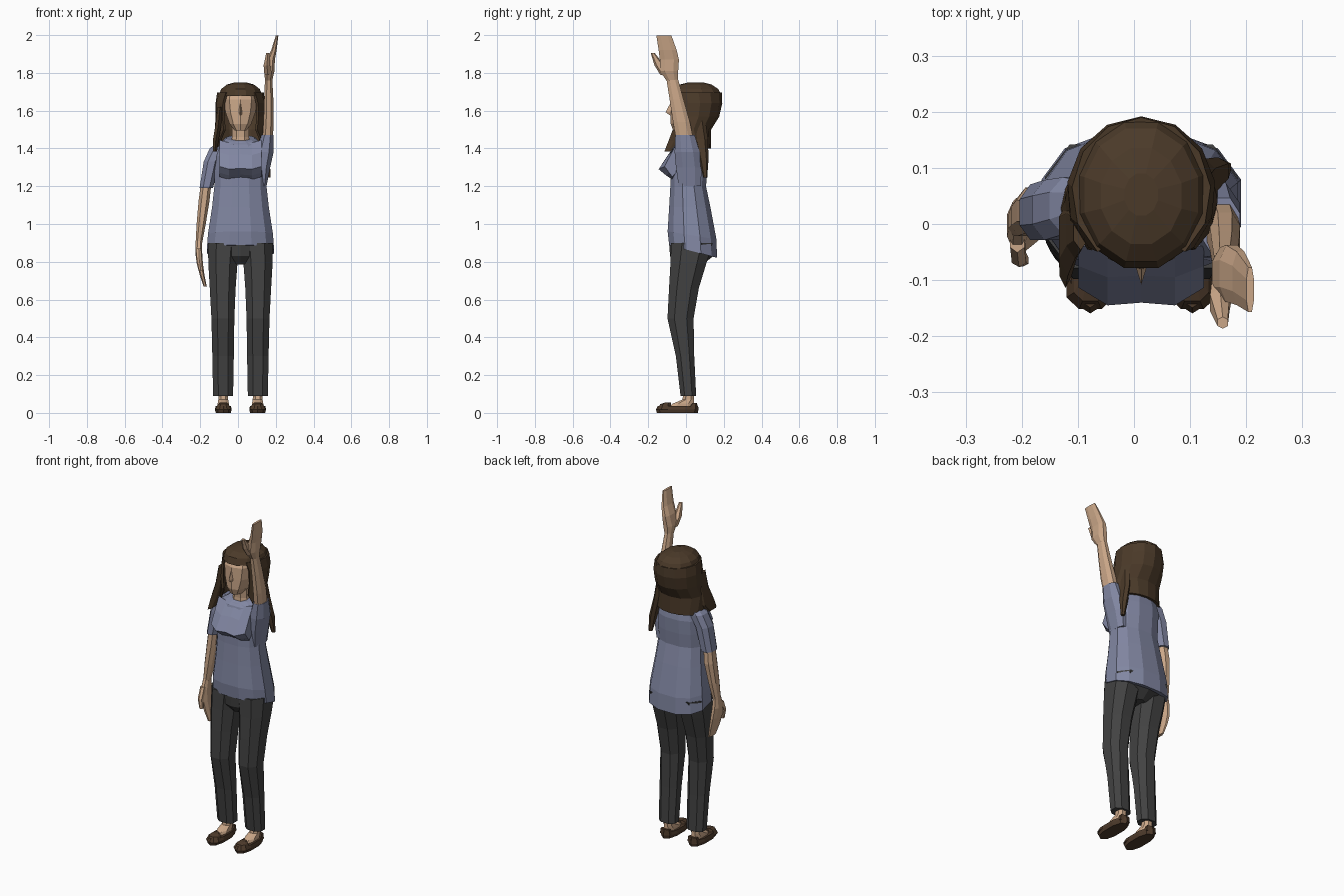
import bpy, bmesh
from math import sin, cos, pi, radians

CX = 0.013  # body centre line


def mat(name, rgb):
    m = bpy.data.materials.new(name)
    m.diffuse_color = (*rgb, 1)
    return m


SKIN = mat("skin", (0.60, 0.39, 0.25))
SHIRT = mat("shirt_blue", (0.22, 0.24, 0.36))
PANTS = mat("dark_grey", (0.055, 0.055, 0.055))
HAIR = mat("dark_brown", (0.07, 0.042, 0.022))
SHOE = mat("shoe_brown", (0.075, 0.043, 0.024))


def make(name, rings, material, closed=True, caps=True):
    """Skin a list of equal-length point rings."""
    bm = bmesh.new()
    vs = [[bm.verts.new(p) for p in r] for r in rings]
    n = len(vs[0])
    for a, b in zip(vs, vs[1:]):
        for i in range(n if closed else n - 1):
            j = (i + 1) % n
            bm.faces.new((a[i], a[j], b[j], b[i]))
    if closed and caps:
        bm.faces.new(vs[0])
        bm.faces.new(vs[-1])
    bmesh.ops.recalc_face_normals(bm, faces=bm.faces)
    me = bpy.data.meshes.new(name)
    bm.to_mesh(me)
    bm.free()
    me.materials.append(material)
    ob = bpy.data.objects.new(name, me)
    bpy.context.collection.objects.link(ob)
    return ob


def spow(v, e):
    return (abs(v) ** e) * (1 if v >= 0 else -1)


def loft(name, rings, material, n=8, e=0.85, caps=True):
    """rings: (x, z, y_front, y_back, half_width[, tilt])"""
    out = []
    for x, z, y0, y1, rx, *t in rings:
        tilt = t[0] if t else 0
        ring = []
        for i in range(n):
            a = 2 * pi * (i + 0.5) / n
            c, s = spow(cos(a), e), spow(sin(a), e)
            ring.append((x + rx * c * 1.03, (y0 + y1) / 2 + (y1 - y0) / 2 * s * 1.04, z + tilt * s))
        out.append(ring)
    return make(name, out, material, caps=caps)


# legs, ankles and shoes
for s, side in ((-1, "right"), (1, "left")):
    def px(off):
        return CX + s * off
    loft(side + "_trouser_leg", [
        (px(.092), .09, -.030, .055, .055), (px(.092), .30, -.055, .045, .059),
        (px(.093), .50, -.100, .042, .063), (px(.094), .66, -.092, .070, .071),
        (px(.093), .79, -.085, .110, .080), (px(.088), .90, -.082, .145, .087)], PANTS)
    loft(side + "_ankle", [
        (px(.091), .025, -.10, .045, .030), (px(.091), .05, -.07, .045, .031),
        (px(.091), .07, -.02, .043, .027), (px(.091), .13, -.01, .043, .026)], SKIN)
    loft(side + "_shoe", [
        (px(.091), 0, -.150, .058, .040), (px(.091), .018, -.155, .062, .045),
        (px(.091), .036, -.145, .060, .041)], SHOE, n=10)
    loft(side + "_shoe_toe", [
        (px(.091), .018, -.153, -.070, .044), (px(.091), .046, -.138, -.080, .030),
        (px(.091), .055, -.110, -.080, .018)], SHOE)
    loft(side + "_shoe_heel", [
        (px(.091), .02, .005, .062, .036), (px(.091), .052, .030, .058, .030)], SHOE, n=6)

loft("pelvis", [(CX, .785, -.045, .085, .04), (CX, .83, -.08, .14, .12),
                (CX, .90, -.085, .15, .17)], PANTS, n=10)

# shirt body, hem lower at the back
loft("shirt_body", [
    (CX, .855, -.088, .163, .178, -.035), (CX, .94, -.096, .160, .172, -.022),
    (CX, 1.09, -.088, .128, .150), (CX, 1.20, -.082, .105, .138),
    (CX, 1.28, -.082, .112, .138), (CX, 1.36, -.075, .115, .136),
    (CX, 1.42, -.055, .105, .118), (CX, 1.455, -.03, .085, .075, .015)], SHIRT, n=12)

# bust: one side profile repeated across the chest
bust = []
for x, k, dz in ((-.112, .55, .01), (-.06, 1, -.005), (0, .93, 0),
                 (.06, 1, -.005), (.112, .55, .01)):
    bust.append([(CX + x, y, z + dz) for y, z in (
        (-.04, 1.435), (-.05 - .045 * k, 1.37), (-.075 - .07 * k, 1.295),
        (-.07 - .035 * k, 1.262), (-.072, 1.24), (-.02, 1.30))])
make("shirt_bust", bust, SHIRT)

# lowered arm
loft("lowered_sleeve", [
    (-.072, 1.435, .005, .075, .035), (-.105, 1.40, -.020, .085, .047),
    (-.140, 1.33, -.030, .080, .043), (-.168, 1.19, -.030, .072, .037)], SHIRT)
loft("lowered_forearm", [
    (-.168, 1.22, -.015, .058, .029), (-.180, 1.12, -.018, .066, .030),
    (-.195, 1.00, -.022, .050, .025), (-.207, .90, -.022, .030, .018)], SKIN)
loft("lowered_hand", [
    (-.207, .91, -.022, .030, .017), (-.208, .85, -.045, .040, .019),
    (-.202, .79, -.050, .048, .017), (-.190, .73, -.042, .045, .013),
    (-.174, .67, -.030, .035, .009)], SKIN)
loft("lowered_thumb", [
    (-.208, .87, -.050, -.010, .014), (-.205, .81, -.076, -.045, .014),
    (-.197, .755, -.075, -.056, .010)], SKIN, n=6)

# raised arm
loft("raised_sleeve", [
    (.130, 1.20, -.040, .080, .022), (.132, 1.30, -.055, .085, .040),
    (.142, 1.38, -.062, .075, .048), (.156, 1.47, -.058, .048, .034)], SHIRT)
loft("raised_forearm", [
    (.156, 1.44, -.052, .042, .029), (.162, 1.54, -.070, .022, .028),
    (.163, 1.66, -.088, -.012, .025), (.162, 1.77, -.105, -.042, .020)], SKIN)
loft("raised_hand", [
    (.162, 1.76, -.105, -.042, .020), (.166, 1.81, -.140, -.040, .028),
    (.174, 1.87, -.140, -.036, .022), (.190, 1.92, -.146, -.048, .015),
    (.207, 1.998, -.158, -.076, .007)], SKIN)
loft("raised_thumb", [
    (.158, 1.79, -.135, -.080, .020), (.153, 1.84, -.166, -.115, .019),
    (.158, 1.905, -.186, -.166, .010)], SKIN, n=6)

# head, neck and nose
loft("neck", [(CX, 1.41, -.030, .080, .060), (CX, 1.46, -.025, .065, .046),
              (CX, 1.56, -.030, .065, .046)], SKIN)
loft("head", [
    (CX, 1.495, -.066, .030, .032), (CX, 1.53, -.078, .070, .058),
    (CX, 1.59, -.078, .120, .080), (CX, 1.66, -.076, .145, .090),
    (CX, 1.71, -.050, .130, .078), (CX, 1.735, -.01, .10, .045)], SKIN, n=10)
make("nose", [[(CX - w, -.060, z), (CX, y, z - d), (CX + w, -.060, z)] for w, y, z, d in (
    (.008, -.080, 1.645, 0), (.015, -.108, 1.592, 0), (.014, -.085, 1.575, 0))], SKIN)


# hair: full rings over the crown
loft("hair_crown", [
    (CX, 1.685, -.078, .182, .114, .008), (CX, 1.715, -.066, .170, .102),
    (CX, 1.738, -.035, .135, .072), (CX, 1.75, .015, .09, .030)], HAIR, n=12, e=1)

# hair curtain: arcs left open around the face
curtain = []
for z, cy, rx, ry, gap in ((1.695, .055, .117, .128, 38), (1.64, .055, .126, .130, 44),
                           (1.57, .045, .126, .124, 46), (1.50, .030, .130, .095, 40),
                           (1.40, .030, .138, .095, 65)):
    ring = []
    for i in range(11):
        a = radians(-90 + gap + (360 - 2 * gap) * i / 10)
        ring.append((CX + rx * cos(a), cy + ry * sin(a), z))
    curtain.append(ring)
hair = make("hair_curtain", curtain, HAIR, closed=False)
mod = hair.modifiers.new("thickness", "SOLIDIFY")
mod.thickness = 0.014
mod.offset = 0

# loose locks: one forward, one hanging behind the raised arm
loft("front_lock", [
    (-.095, 1.62, -.045, .03, .014), (-.105, 1.52, -.060, .04, .017),
    (-.118, 1.44, -.090, .04, .017), (-.122, 1.385, -.112, -.02, .012)], HAIR, n=6)
loft("back_lock", [
    (.118, 1.56, .02, .10, .016), (.128, 1.45, .04, .115, .018),
    (.150, 1.34, .070, .118, .020), (.163, 1.245, .092, .112, .011)], HAIR, n=6)
